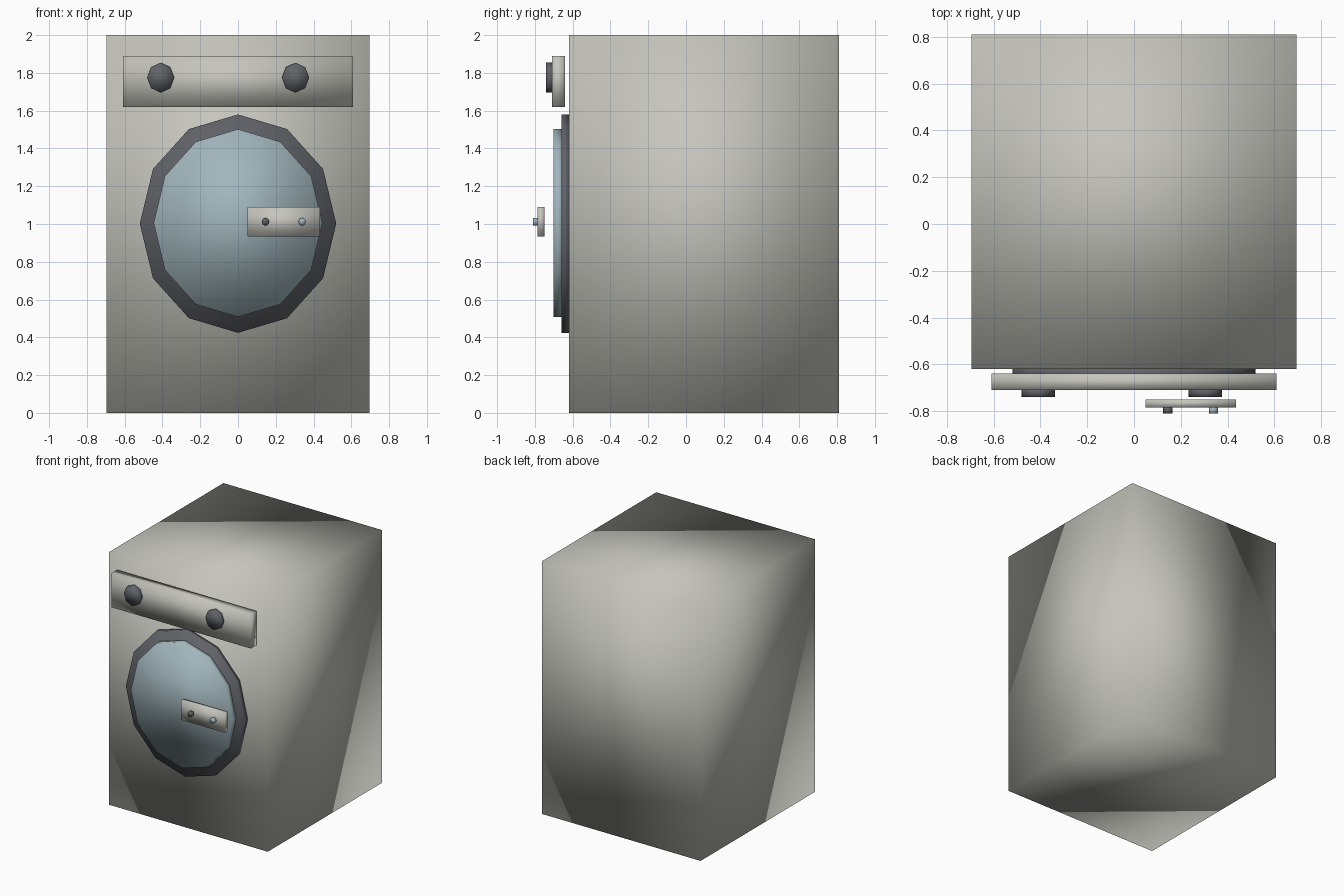
import bpy
import bmesh
import math
from mathutils import Matrix

cube = bpy.data.objects.get("Cube")
if cube:
    bpy.data.objects.remove(cube, do_unlink=True)


def material(name, rgb):
    mat = bpy.data.materials.new(name)
    mat.use_nodes = True
    color = (*rgb, 1)
    mat.diffuse_color = color
    mat.node_tree.nodes["Principled BSDF"].inputs["Base Color"].default_value = color
    return mat


enamel = material("light grey enamel", (0.56, 0.56, 0.51))
rubber = material("dark grey rubber", (0.12, 0.125, 0.14))
glass = material("pale blue glass", (0.36, 0.47, 0.51))


def finish(bm, name, mat):
    """Turn a bmesh into a fully smooth shaded object."""
    bmesh.ops.recalc_face_normals(bm, faces=bm.faces)
    mesh = bpy.data.meshes.new(name)
    bm.to_mesh(mesh)
    bm.free()
    mesh.materials.append(mat)
    mesh.shade_smooth()
    obj = bpy.data.objects.new(name, mesh)
    bpy.context.collection.objects.link(obj)
    return obj


def box(name, mat, x, y, z):
    """Box from (min, max) ranges."""
    bm = bmesh.new()
    bmesh.ops.create_cube(bm, size=1)
    for v in bm.verts:
        v.co = [r[0] if c < 0 else r[1] for c, r in zip(v.co, (x, y, z))]
    return finish(bm, name, mat)


def disc(name, mat, x, z, rx, rz, y, sides):
    """Elliptical prism facing the front, with a corner at the top."""
    bm = bmesh.new()
    bmesh.ops.create_cone(bm, cap_ends=True, segments=sides,
                          radius1=1, radius2=1, depth=1)
    place = (Matrix.Translation((x, (y[0] + y[1]) / 2, z))
             @ Matrix.Diagonal((rx, y[1] - y[0], rz, 1))
             @ Matrix.Rotation(math.pi / 2, 4, "X"))
    bmesh.ops.transform(bm, matrix=place, verts=bm.verts)
    return finish(bm, name, mat)


# Cabinet and control panel
box("cabinet", enamel, (-0.695, 0.695), (-0.62, 0.81), (0, 2))
box("control_panel", enamel, (-0.61, 0.61), (-0.71, -0.64), (1.62, 1.89))

# Control knobs
for side, x in (("right", -0.41), ("left", 0.305)):
    disc(f"{side}_knob", rubber, x, 1.775, 0.072, 0.079, (-0.74, -0.7), 8)

# Round door with its seal
disc("door_ring", rubber, 0, 1.002, 0.52, 0.578, (-0.66, -0.62), 12)
disc("door_glass", glass, 0, 1.005, 0.447, 0.497, (-0.702, -0.65), 12)

# Door handle and its two pins
box("door_handle", enamel, (0.05, 0.435), (-0.785, -0.75), (0.935, 1.09))
disc("handle_dark_pin", rubber, 0.145, 1.012, 0.02, 0.021, (-0.81, -0.78), 8)
disc("handle_blue_pin", glass, 0.34, 1.012, 0.02, 0.021, (-0.81, -0.78), 8)
